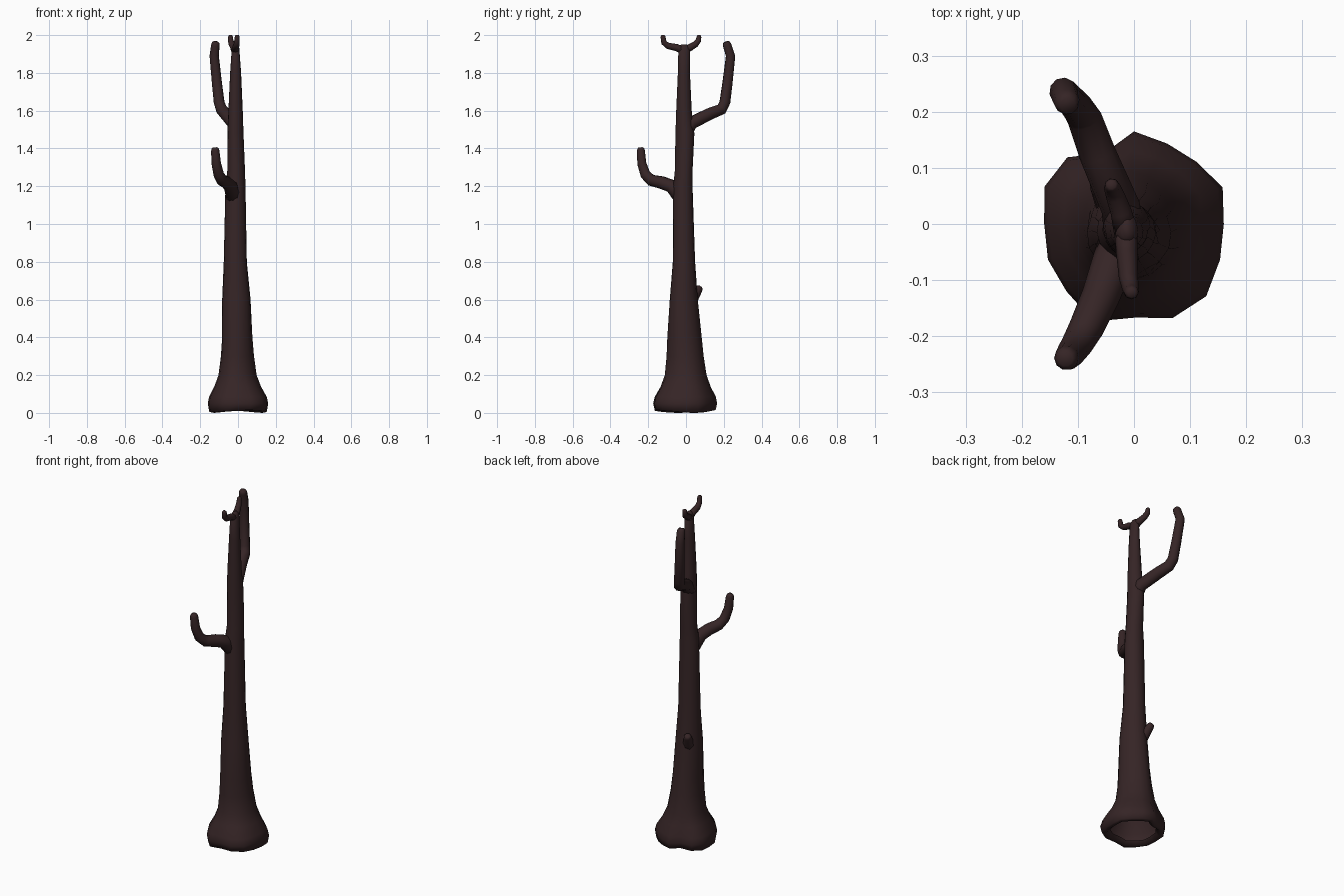
import bpy, bmesh, math
from mathutils import Vector

if "Cube" in bpy.data.objects:
    bpy.data.objects.remove(bpy.data.objects["Cube"])

bark = bpy.data.materials.new("dark_bark")
bark.diffuse_color = (0.036, 0.018, 0.019, 1)
bark.use_nodes = True
bark.node_tree.nodes["Principled BSDF"].inputs["Base Color"].default_value = bark.diffuse_color


def make_object(name, rings, cap_start, cap_end):
    """Skin a list of closed point rings into one smooth object."""
    bm = bmesh.new()
    loops = [[bm.verts.new(p) for p in ring] for ring in rings]
    n = len(loops[0])
    for a, b in zip(loops, loops[1:]):
        for i in range(n):
            j = (i + 1) % n
            bm.faces.new((a[i], a[j], b[j], b[i]))
    if cap_start:
        bm.faces.new(loops[0][::-1])
    if cap_end:
        bm.faces.new(loops[-1])
    for f in bm.faces:
        f.smooth = True
    mesh = bpy.data.meshes.new(name)
    bm.to_mesh(mesh)
    bm.free()
    mesh.materials.append(bark)
    obj = bpy.data.objects.new(name, mesh)
    bpy.context.collection.objects.link(obj)
    return obj


def branch(name, path, r0, r1, sides=10):
    """Tube along a path, tapering from r0 to r1, with a rounded tip."""
    pts = [Vector(p) for p in path]
    last = len(pts) - 1
    rad = [r0 + (r1 - r0) * i / last for i in range(last + 1)]
    d = (pts[-1] - pts[-2]).normalized()
    end = pts[-1] - d * r1 * 0.8
    pts[-1] = end
    for t in (0.5, 0.8):
        pts.append(end + d * r1 * t)
        rad.append(r1 * math.sqrt(1 - t * t))
    rings, side = [], None
    for i, p in enumerate(pts):
        t = (pts[min(i + 1, len(pts) - 1)] - pts[max(i - 1, 0)]).normalized()
        if side is None:
            side = t.orthogonal()
        side = (side - t * side.dot(t)).normalized()
        up = t.cross(side)
        rings.append([p + (side * math.cos(a) + up * math.sin(a)) * rad[i]
                      for a in (math.tau * k / sides for k in range(sides))])
    return make_object(name, rings, True, True)


# Trunk: oval sections (z, centre x, centre y, half width x, half width y)
SECTIONS = [
    (0.0, -.005, 0, .10, .112), (0.2, -.005, 0, .095, .105),
    (0.4, -.006, -.009, .08, .091), (0.6, -.009, -.014, .075, .074),
    (0.8, -.013, -.012, .061, .059), (1.2, -.013, -.015, .053, .051),
    (1.28, -.010, -.011, .047, .047), (1.48, -.014, -.005, .042, .05),
    (1.6, -.014, -.011, .038, .041), (1.8, -.013, -.012, .029, .032),
    (1.93, -.013, -.011, .02, .03), (1.95, -.013, -.011, .009, .015)]
# Root outline radii around the foot
ROOT = [.16, .171, .157, .155, .165, .137, .168, .173,
        .16, .166, .170, .188, .167, .181, .182, .166]


def section(z):
    for a, b in zip(SECTIONS, SECTIONS[1:]):
        if z <= b[0]:
            t = (z - a[0]) / (b[0] - a[0])
            return [u + (v - u) * t for u, v in zip(a, b)][1:]
    return SECTIONS[-1][1:]


def trunk_ring(z, weight, scale=1):
    cx, cy, rx, ry = section(z)
    ring = []
    for k, r in enumerate(ROOT):
        a = math.tau * k / len(ROOT)
        lump = 1 + 0.03 * math.sin(3 * a + 5 * z)
        oval = Vector((cx + rx * lump * math.cos(a), cy + ry * lump * math.sin(a), z))
        root = Vector((r * scale * math.cos(a), r * scale * math.sin(a), z))
        p = oval.lerp(root, weight)
        if z < 0.03:  # uneven lower lip
            p.z += 0.006 * (1 - math.cos(2 * a - 0.6))
        ring.append(p)
    return ring


# Open underside lip, flared foot, then the tapering stem
rings = [trunk_ring(z, 1, s) for z, s in ((.02, .7), (0, .82), (.004, .95))]
heights = [.05, .085, .14, .2, .3] + [s[0] for s in SECTIONS[2:]]
for z in heights:
    rings.append(trunk_ring(z, math.exp(-((z - .05) / .097) ** 2)))
make_object("trunk", rings, False, True)

# Lower branch, reaching forward and left, then up
branch("lower_branch", [
    (-.02, -.02, 1.13), (-.04, -.075, 1.20), (-.06, -.13, 1.22),
    (-.085, -.185, 1.232), (-.102, -.215, 1.262),
    (-.115, -.234, 1.32), (-.122, -.24, 1.405)], .04, .022)

# Upper branch, reaching back and left, then up
branch("upper_branch", [
    (-.018, -.005, 1.48), (-.024, .03, 1.535), (-.065, .125, 1.583),
    (-.088, .188, 1.608), (-.10, .206, 1.645), (-.112, .22, 1.75),
    (-.126, .236, 1.89), (-.118, .212, 1.965)], .037, .023)

# Forked twigs at the top
branch("front_twig", [
    (-.015, -.005, 1.915), (-.013, -.05, 1.934), (-.01, -.095, 1.943),
    (-.006, -.117, 1.96), (-.004, -.123, 2.0)], .021, .013, 8)
branch("back_twig", [
    (-.015, -.015, 1.915), (-.023, .022, 1.935), (-.033, .05, 1.952),
    (-.039, .066, 1.972), (-.04, .07, 2.0)], .021, .013, 8)

# Broken knot on the back left of the trunk
branch("trunk_knot", [
    (-.025, .01, .56), (-.04, .035, .605), (-.062, .075, .668)], .038, .022, 8)
